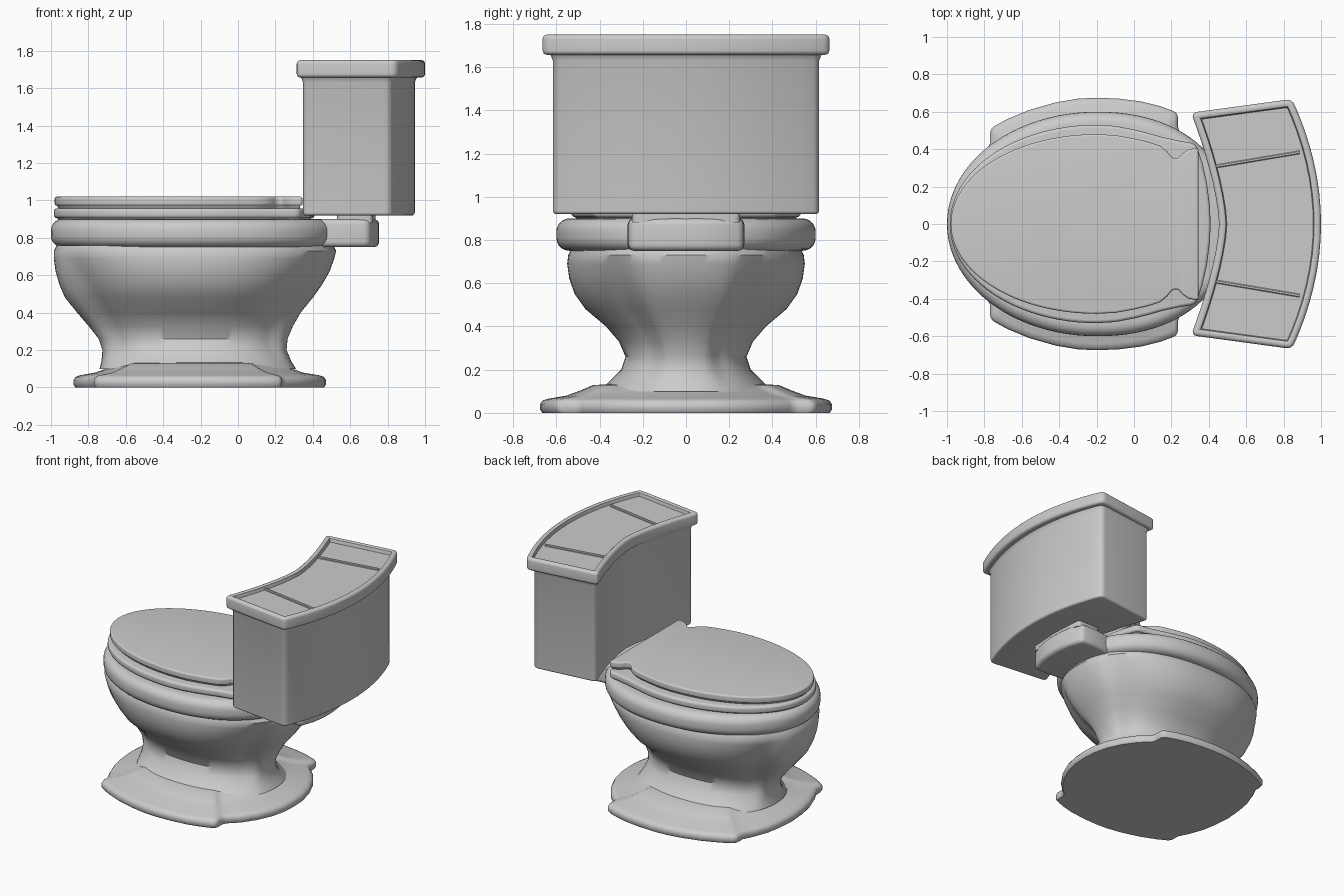
import bpy, bmesh, math
from mathutils import Vector

if "Cube" in bpy.data.objects:
    bpy.data.objects.remove(bpy.data.objects["Cube"])


def loft(name, rings):
    """Skin a stack of equal-length closed rings and cap both ends."""
    bm = bmesh.new()
    rows = [[bm.verts.new(p) for p in ring] for ring in rings]
    n = len(rows[0])
    for a, b in zip(rows, rows[1:]):
        for i in range(n):
            j = (i + 1) % n
            bm.faces.new((a[i], a[j], b[j], b[i]))
    bm.faces.new(rows[0])
    bm.faces.new(rows[-1])
    bmesh.ops.recalc_face_normals(bm, faces=bm.faces)
    me = bpy.data.meshes.new(name)
    bm.to_mesh(me)
    bm.free()
    ob = bpy.data.objects.new(name, me)
    bpy.context.collection.objects.link(ob)
    bpy.ops.object.select_all(action='DESELECT')
    ob.select_set(True)
    bpy.context.view_layer.objects.active = ob
    bpy.ops.object.shade_smooth_by_angle(angle=math.radians(40))
    return ob


def mirror(half):
    """Close a half outline (y >= 0, ends on y = 0) by mirroring it."""
    return [Vector(p) for p in half] + [Vector((x, -y)) for x, y in half[-2:0:-1]]


def rounded(pts, r):
    """Round the sharp corners of a closed outline."""
    out = []
    for i, p in enumerate(pts):
        a, b = pts[i - 1] - p, pts[(i + 1) % len(pts)] - p
        if a.angle(b) > math.radians(150):
            out.append(p)
            continue
        s = p + a.normalized() * min(r, a.length * .45)
        e = p + b.normalized() * min(r, b.length * .45)
        for k in range(5):
            t = k / 4
            out.append(s * (1 - t) ** 2 + p * 2 * t * (1 - t) + e * t * t)
    return out


def shell(name, pts, profile):
    """Sweep an (inset, z) profile around an outline."""
    miters = []
    for i, p in enumerate(pts):
        d1 = (p - pts[i - 1]).normalized()
        d2 = (pts[(i + 1) % len(pts)] - p).normalized()
        n1, n2 = Vector((d1.y, -d1.x)), Vector((d2.y, -d2.x))
        m = (n1 + n2).normalized()
        miters.append(m / max(m.dot(n1), .4))
    return loft(name, [[(*(p + m * inset), z) for p, m in zip(pts, miters)]
                       for inset, z in profile])


def egg(cx, a, b, t0, t1, steps, n=2.0):
    """Superellipse arc, angles in degrees."""
    out = []
    for i in range(steps + 1):
        t = math.radians(t0 + (t1 - t0) * i / steps)
        c, s = math.cos(t), math.sin(t)
        out.append((cx + a * math.copysign(abs(c) ** (2 / n), c),
                    b * abs(s) ** (2 / n) if abs(s) > 1e-6 else 0.0))
    return out


def slab(z0, z1, r):
    """Profile with quarter-round top and bottom edges."""
    arc = [i * math.pi / 10 for i in range(6)]
    return ([(r * (1 - math.sin(a)), z0 + r * (1 - math.cos(a))) for a in arc] +
            [(r * (1 - math.cos(a)), z1 - r * (1 - math.sin(a))) for a in arc])


# Floor plate with stepped corners, sloping up to the foot
base_half = [(-.88, 0), (-.87, .13), (-.85, .24), (-.81, .35), (-.77, .43), (-.77, .51),
             (-.68, .56), (-.56, .61), (-.42, .65), (-.3, .67), (-.2, .675), (-.08, .67),
             (.04, .655), (.14, .63), (.235, .595), (.235, .5), (.32, .42), (.39, .32),
             (.44, .21), (.465, .1), (.47, 0)]
base = rounded(mirror(base_half), .03)
centre = Vector((-.22, 0))
loft("floor_plate", [[(*(centre + (p - centre) * s), z) for p in base]
                     for s, z in [(.985, 0), (1, .015), (1, .04), (.985, .056),
                                  (.95, .065), (.82, .08), (.72, .105), (.64, .128), (.5, .135)]])

# Pedestal: flared column with a raised spine at each end
levels = [(.10, -.74, .31, .40), (.14, -.73, .285, .36), (.20, -.725, .26, .30),
          (.26, -.745, .265, .28), (.33, -.80, .295, .31), (.40, -.86, .335, .37),
          (.48, -.925, .40, .465), (.55, -.955, .45, .515), (.62, -.975, .49, .54),
          (.69, -.985, .515, .55), (.73, -.985, .525, .545), (.76, -.97, .51, .53)]
rings = []
for z, xl, xr, w in levels:
    cx, ring = -.22, []
    dent = .13 * max(0, math.sin(math.pi * min(1, (z - .1) / .64)))
    for i in range(96):
        t = 2 * math.pi * i / 96
        c, s = math.cos(t), math.sin(t)
        k = min(1, max(0, (abs(s) - .3) / .25))
        k = k * k * (3 - 2 * k) * dent
        a = (xr - cx) if c > 0 else (cx - xl)
        ring.append((cx + a * math.copysign(abs(c) ** .9, c) * (1 - k),
                     w * math.copysign(abs(s) ** .9, s), z))
    rings.append(ring)
loft("pedestal", rings)

# Bowl rim
rim = mirror(egg(-.2, .8, .6, 180, 90, 24) + egg(-.2, .73, .6, 90, 0, 24, 2.2)[1:])
shell("bowl_rim", rim, slab(.75, .9, .06))

# Seat and lid
seat = mirror(egg(-.2, .785, .53, 180, 90, 24) +
              [(-.1, .524), (0, .505), (.08, .485), (.15, .465), (.25, .443), (.33, .43),
               (.365, .33), (.39, .22), (.405, .1), (.41, 0)])
shell("seat", rounded(seat, .03), [(.03, .89)] + slab(.905, .958, .018))
lid = mirror(egg(-.2, .78, .48, 180, 90, 24) +
             [(-.1, .475), (0, .457), (.08, .438), (.14, .418), (.18, .385), (.205, .352),
              (.235, .348), (.26, .378), (.29, .398), (.345, .41), (.345, 0)])
shell("lid", rounded(lid, .02), [(.025, .95)] + slab(.972, 1.02, .012))

# Bracket and neck carrying the tank
bracket = mirror([(.42, 0), (.42, .25), (.58, .27), (.7, .265), (.74, .15), (.752, .07), (.755, 0)])
shell("tank_bracket", rounded(bracket, .03), slab(.75, .9, .03))
neck = mirror([(.53, 0), (.53, .25), (.72, .25), (.735, 0)])
shell("tank_neck", rounded(neck, .03), [(0, .88), (0, .93)])


def tank_plan(front, fc, bc, back):
    """Curved tank outline from front centre, the two corners and back centre."""
    u = [i / 8 for i in range(9)]
    half = [(front + (fc[0] - front) * t ** 1.5, fc[1] * t) for t in u]
    half += [(back + (bc[0] - back) * t * t, bc[1] * t) for t in reversed(u)]
    return rounded(mirror(half), .035)


# Tank
shell("tank", tank_plan(.48, (.34, .565), (.815, .62), .945),
      slab(.92, 1.62, .015)[:6] + [(0, 1.63), (-.008, 1.65), (-.02, 1.67)])

# Tank cover with raised border
cover = tank_plan(.455, (.305, .595), (.845, .668), 1.0)
shell("tank_cover", cover, slab(1.657, 1.75, .02) +
      [(.03, 1.75), (.037, 1.745), (.042, 1.72)])

# Two cross ribs in the sunken top
for side in (1, -1):
    a, b = Vector((.42, .305 * side)), Vector((.885, .383 * side))
    n = (b - a).orthogonal().normalized() * .009
    loft("cover_rib", [[(*p, z) for p in (a + n * s, b + n * s, b - n * s, a - n * s)]
                       for s, z in ((1, 1.71), (1, 1.728), (.5, 1.733))])
